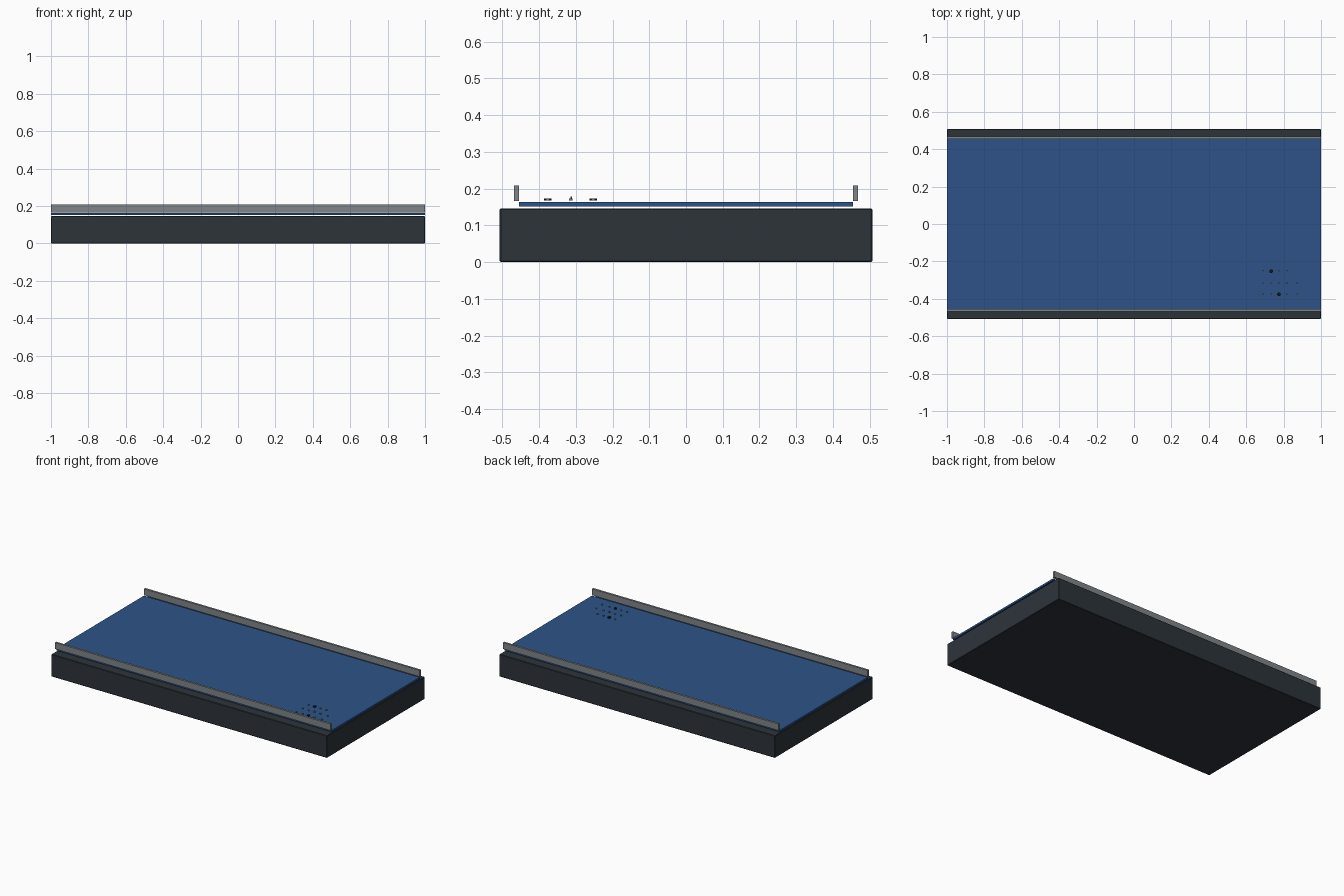
import bpy
import math

if "Cube" in bpy.data.objects:
    bpy.data.objects.remove(bpy.data.objects["Cube"])


def material(name, rgb):
    m = bpy.data.materials.new(name)
    m.diffuse_color = (*rgb, 1)
    m.use_nodes = True
    m.node_tree.nodes["Principled BSDF"].inputs["Base Color"].default_value = m.diffuse_color
    return m


CHARCOAL = material("charcoal", (0.026, 0.034, 0.042))
BLUE = material("blue", (0.026, 0.086, 0.245))
STEEL = material("steel grey", (0.22, 0.235, 0.25))
BLACK = material("black", (0.008, 0.008, 0.009))


def box(name, y, z, mat, bevel=0.0):
    """Full-length slab spanning y[0]..y[1] and z[0]..z[1]."""
    bpy.ops.mesh.primitive_cube_add(size=1, location=(0, sum(y) / 2, sum(z) / 2))
    ob = bpy.context.object
    ob.name = name
    ob.scale = (2, y[1] - y[0], z[1] - z[0])
    bpy.ops.object.transform_apply(location=False, rotation=False, scale=True)
    ob.data.materials.append(mat)
    if bevel:
        mod = ob.modifiers.new("edge", "BEVEL")
        mod.width = bevel
        mod.segments = 1


def disc(name, x, y, z, r, h, mat):
    bpy.ops.mesh.primitive_cylinder_add(vertices=12, radius=r, depth=h, location=(x, y, z + h / 2))
    ob = bpy.context.object
    ob.name = name
    ob.data.materials.append(mat)
    bpy.ops.object.shade_smooth_by_angle(angle=math.radians(40))


# Base block and the panel hovering just above it
box("base", (-0.507, 0.507), (0, 0.146), CHARCOAL, 0.003)
box("panel", (-0.454, 0.454), (0.151, 0.163), BLUE)

# Side rails
for side, label in ((-1, "front"), (1, "back")):
    box(label + "_rail", sorted((side * 0.454, side * 0.468)), (0.166, 0.208), STEEL)

# Small studs in three rows at the front right corner
COLUMNS = (0.69, 0.733, 0.775, 0.818, 0.87)
DARK = {(0, 2), (2, 1)}
for row, (y, count) in enumerate(((-0.376, 5), (-0.314, 5), (-0.252, 4))):
    for col in range(count):
        dark = (row, col) in DARK
        disc("stud_%d_%d" % (row, col), COLUMNS[col], y, 0.167,
             0.01 if dark else 0.005, 0.006, BLACK if dark else STEEL)
# Thin pin standing on the middle row
disc("pin", COLUMNS[2], -0.312, 0.173, 0.002, 0.006, STEEL)
